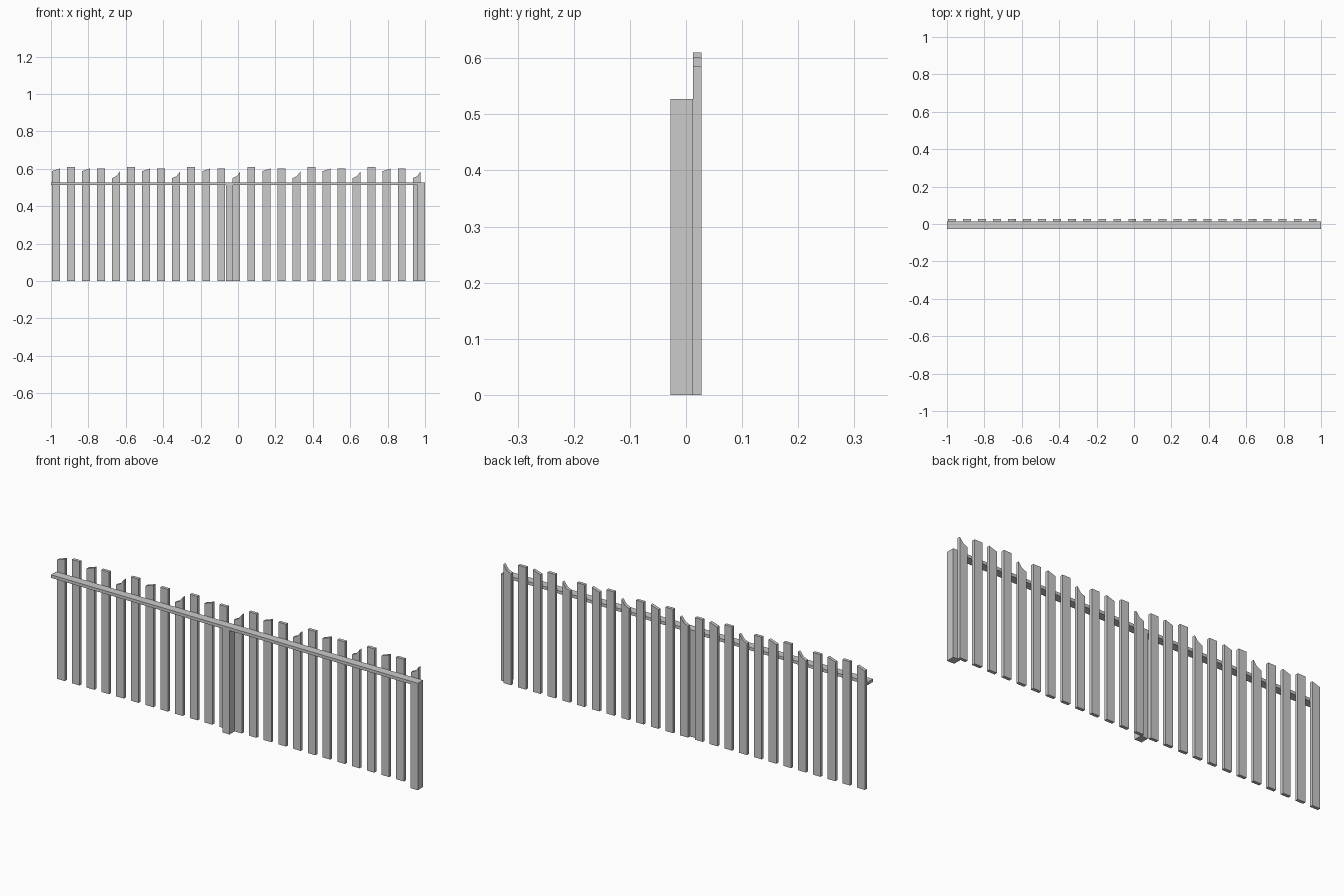
import bpy, bmesh

if "Cube" in bpy.data.objects:
    bpy.data.objects.remove(bpy.data.objects["Cube"])

Y_FRONT, Y_MID, Y_BACK = -0.028, 0.0125, 0.028


def prism(name, outline, y0, y1):
    """Extrude an (x, z) outline from y0 to y1."""
    bm = bmesh.new()
    face = bm.faces.new([bm.verts.new((x, y0, z)) for x, z in outline])
    ext = bmesh.ops.extrude_face_region(bm, geom=[face])
    bmesh.ops.translate(bm, vec=(0, y1 - y0, 0),
                        verts=[g for g in ext["geom"] if isinstance(g, bmesh.types.BMVert)])
    bmesh.ops.recalc_face_normals(bm, faces=bm.faces)
    mesh = bpy.data.meshes.new(name)
    bm.to_mesh(mesh)
    bm.free()
    bpy.context.collection.objects.link(bpy.data.objects.new(name, mesh))


def box(name, x0, x1, z0, z1):
    prism(name, [(x0, z0), (x1, z0), (x1, z1), (x0, z1)], Y_FRONT, Y_MID)


# Top rail and the two posts beneath it
box("rail", -1.0, 1.0, 0.512, 0.527)
box("middle_post", -0.065, -0.027, 0.0, 0.512)
box("end_post", 0.961, 1.0, 0.0, 0.512)

# Picket tops as (fraction of width, height), right to left
BROKEN = [(1, 0.585), (0.55, 0.56), (0, 0.55)]
TALL = [(1, 0.61), (0, 0.61)]
SLANTED = [(1, 0.601), (0, 0.587)]
SHORT = [(1, 0.602), (0, 0.602)]
TOPS = [BROKEN, TALL, SLANTED, SHORT]

# Row of pickets behind the rail, repeating every four
WIDTH, PITCH, FIRST = 0.042, 0.0804, -0.995
for i in range(25):
    x = FIRST + i * PITCH
    top = SLANTED if i == 0 else TOPS[i % 4]
    outline = [(x, 0), (x + WIDTH, 0)] + [(x + f * WIDTH, z) for f, z in top]
    prism(f"picket_{i + 1:02d}", outline, Y_MID, Y_BACK)
